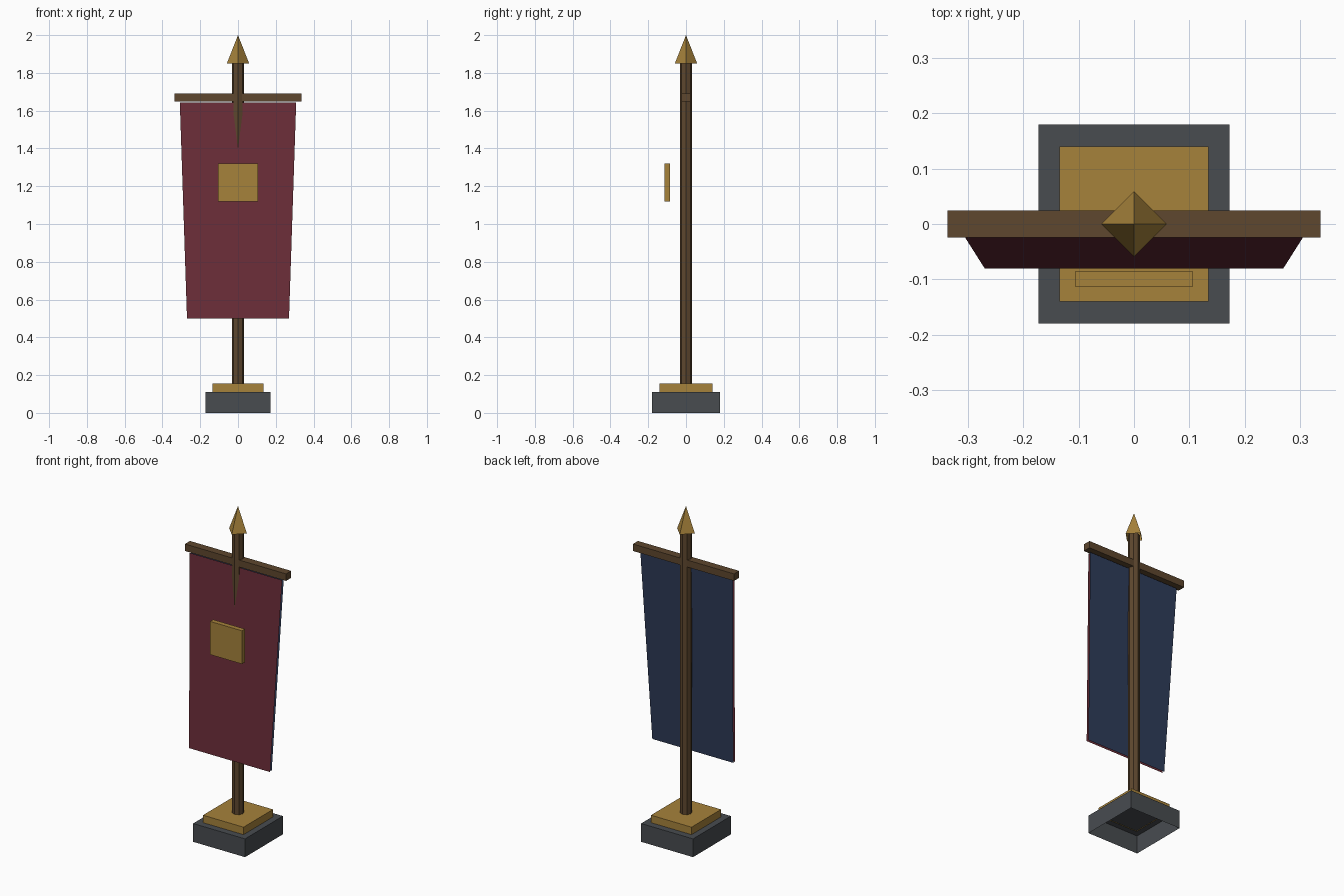
import bpy, bmesh
from mathutils import Matrix, Vector

if "Cube" in bpy.data.objects:
    bpy.data.objects.remove(bpy.data.objects["Cube"])


def material(name, rgb):
    lin = [((c / 255 + 0.055) / 1.055) ** 2.4 for c in rgb]
    m = bpy.data.materials.new(name)
    m.diffuse_color = (*lin, 1)
    m.use_nodes = True
    m.node_tree.nodes["Principled BSDF"].inputs["Base Color"].default_value = m.diffuse_color
    return m


stone = material("grey stone", (72, 76, 80))
gold = material("dull gold", (166, 130, 59))
wood = material("brown wood", (94, 71, 46))
red = material("dark red cloth", (107, 45, 56))
blue = material("navy cloth", (46, 60, 90))


def finish(name, bm, mat, open_bottom=False):
    if open_bottom:
        down = [f for f in bm.faces if f.normal.z < -0.9]
        bmesh.ops.delete(bm, geom=down, context='FACES_ONLY')
    me = bpy.data.meshes.new(name)
    bm.to_mesh(me)
    bm.free()
    me.materials.append(mat)
    ob = bpy.data.objects.new(name, me)
    bpy.context.collection.objects.link(ob)
    return ob


def box(name, mat, lo, hi, open_bottom=False):
    lo, hi = Vector(lo), Vector(hi)
    bm = bmesh.new()
    bmesh.ops.create_cube(bm, size=1, matrix=Matrix.Translation((lo + hi) / 2)
                          @ Matrix.Diagonal((*(hi - lo), 1)))
    bm.normal_update()
    return finish(name, bm, mat, open_bottom)


def cone(name, mat, sides, r1, r2, z0, z1):
    bm = bmesh.new()
    bmesh.ops.create_cone(bm, cap_ends=True, segments=sides, radius1=r1, radius2=r2,
                          depth=z1 - z0, matrix=Matrix.Translation((0, 0, (z0 + z1) / 2)))
    bmesh.ops.remove_doubles(bm, verts=bm.verts, dist=1e-5)
    bm.normal_update()
    return finish(name, bm, mat, True)


def sheet(name, mat, y_top, y_bottom, facing):
    # tapered cloth hanging at a slant from the crossbar
    bm = bmesh.new()
    vs = [bm.verts.new(p) for p in ((-0.27, y_bottom, 0.5), (0.27, y_bottom, 0.5),
                                    (0.308, y_top, 1.643), (-0.308, y_top, 1.643))]
    bm.faces.new(vs if facing < 0 else vs[::-1])
    return finish(name, bm, mat)


# stepped base, hollow underneath
box("base_block", stone, (-0.173, -0.18, 0), (0.173, 0.18, 0.11), True)
box("base_step", gold, (-0.135, -0.14, 0.107), (0.135, 0.14, 0.155), True)

# pole, crossbar and spear tip
cone("pole", wood, 8, 0.033, 0.033, 0.15, 1.86)
box("crossbar", wood, (-0.337, -0.024, 1.648), (0.337, 0.024, 1.69))
cone("spear_tip", gold, 4, 0.059, 0, 1.85, 2.0)

# two-sided banner and its badge plate
sheet("banner_front", red, -0.02, -0.08, -1)
sheet("banner_back", blue, -0.005, -0.065, 1)
box("badge_plate", gold, (-0.106, -0.114, 1.12), (0.106, -0.085, 1.32))
